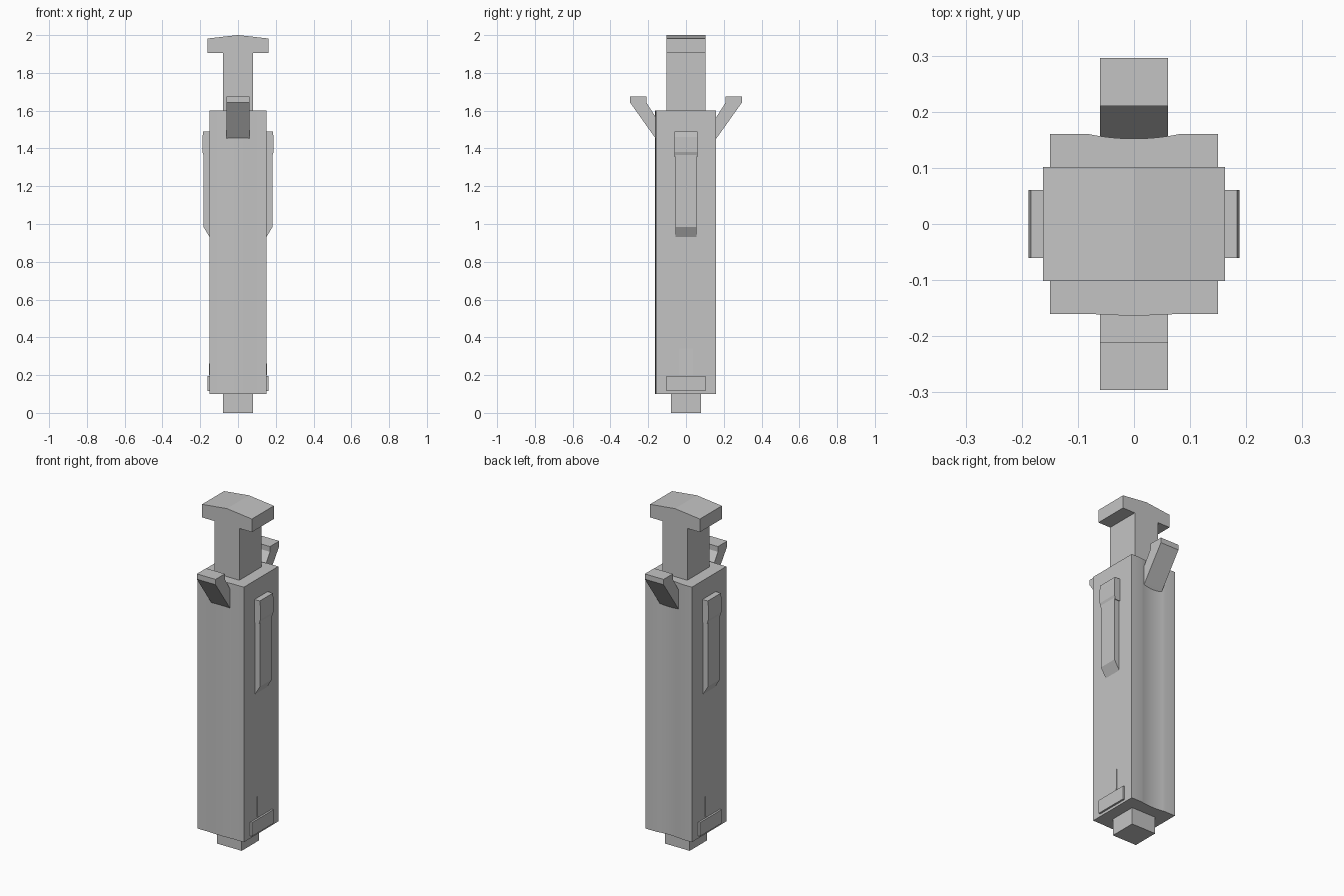
import bpy, bmesh
from mathutils import Vector

cube = bpy.data.objects.get("Cube")
if cube:
    bpy.data.objects.remove(cube, do_unlink=True)

grey = bpy.data.materials.new("plain_grey")
grey.use_nodes = True
colour = (0.55, 0.55, 0.55, 1)
grey.diffuse_color = colour
grey.node_tree.nodes["Principled BSDF"].inputs["Base Color"].default_value = colour


def prism(name, points, axis, low, high):
    """Extrude a 2D outline along an axis from low to high."""
    place = {"x": lambda a, b, t: (t, a, b),
             "y": lambda a, b, t: (a, t, b),
             "z": lambda a, b, t: (a, b, t)}[axis]
    bm = bmesh.new()
    face = bm.faces.new([bm.verts.new(place(a, b, low)) for a, b in points])
    shift = Vector(place(0, 0, high - low))
    new = bmesh.ops.extrude_face_region(bm, geom=[face])["geom"]
    moved = [v for v in new if isinstance(v, bmesh.types.BMVert)]
    bmesh.ops.translate(bm, verts=moved, vec=shift)
    bmesh.ops.recalc_face_normals(bm, faces=bm.faces)
    mesh = bpy.data.meshes.new(name)
    bm.to_mesh(mesh)
    bm.free()
    mesh.materials.append(grey)
    obj = bpy.data.objects.new(name, mesh)
    bpy.context.collection.objects.link(obj)
    return obj


def box(name, half_x, half_y, low, high):
    outline = [(-half_x, -half_y), (half_x, -half_y), (half_x, half_y), (-half_x, half_y)]
    return prism(name, outline, "z", low, high)


# Long body: faint rounded rib in front, faint channel behind
W, D, RIB = 0.15, 0.16, 0.08


def arc(y, depth):
    steps = [i / 6 - 1 for i in range(13)]
    return [(RIB * t, y - depth * (1 - t * t)) for t in steps]


outline = ([(-W, -D)] + arc(-D, 0.003) + [(W, -D), (W, D)]
           + arc(D, 0.008)[::-1] + [(-W, D)])
body = prism("body", outline, "z", 0.1, 1.6)
bpy.ops.object.select_all(action="DESELECT")
body.select_set(True)
bpy.context.view_layer.objects.active = body
bpy.ops.object.shade_smooth_by_angle(angle=0.3)

# Lower plug
box("bottom_plug", 0.08, 0.08, 0, 0.1)

# T-shaped plunger with a gently ridged cap
half = [(0.08, 1.6), (0.08, 1.905), (0.162, 1.905), (0.162, 1.982)]
prism("plunger", half + [(0, 2.0)] + [(-x, z) for x, z in half[::-1]], "y", -0.102, 0.102)

# Slanted hooks, front and back
hook = [(0.15, 1.438), (0.15, 1.55), (0.163, 1.57), (0.21, 1.643), (0.21, 1.674),
        (0.296, 1.674), (0.296, 1.643), (0.163, 1.456)]
for side, s in (("front", -1), ("back", 1)):
    prism(side + "_hook", [(s * y, z) for y, z in hook], "x", -0.061, 0.061)

# Clips, wedges and foot plates on both sides
clip = [(0.15, 0.93), (0.183, 0.985), (0.183, 1.40), (0.15, 1.40)]
clip_head = [(0.15, 1.355), (0.179, 1.355), (0.188, 1.38), (0.188, 1.46),
             (0.184, 1.49), (0.15, 1.49)]
wedge = [(0.149, 0.2), (0.154, 0.2), (0.15, 0.34), (0.149, 0.34)]
plate = [(0.149, 0.115), (0.161, 0.115), (0.161, 0.195), (0.149, 0.195)]
parts = (("clip", clip, 0.056), ("clip_head", clip_head, 0.061),
         ("wedge", wedge, 0.036), ("foot_plate", plate, 0.102))
for side, s in (("left", 1), ("right", -1)):
    for name, points, width in parts:
        prism(side + "_" + name, [(s * x, z) for x, z in points], "y", -width, width)
